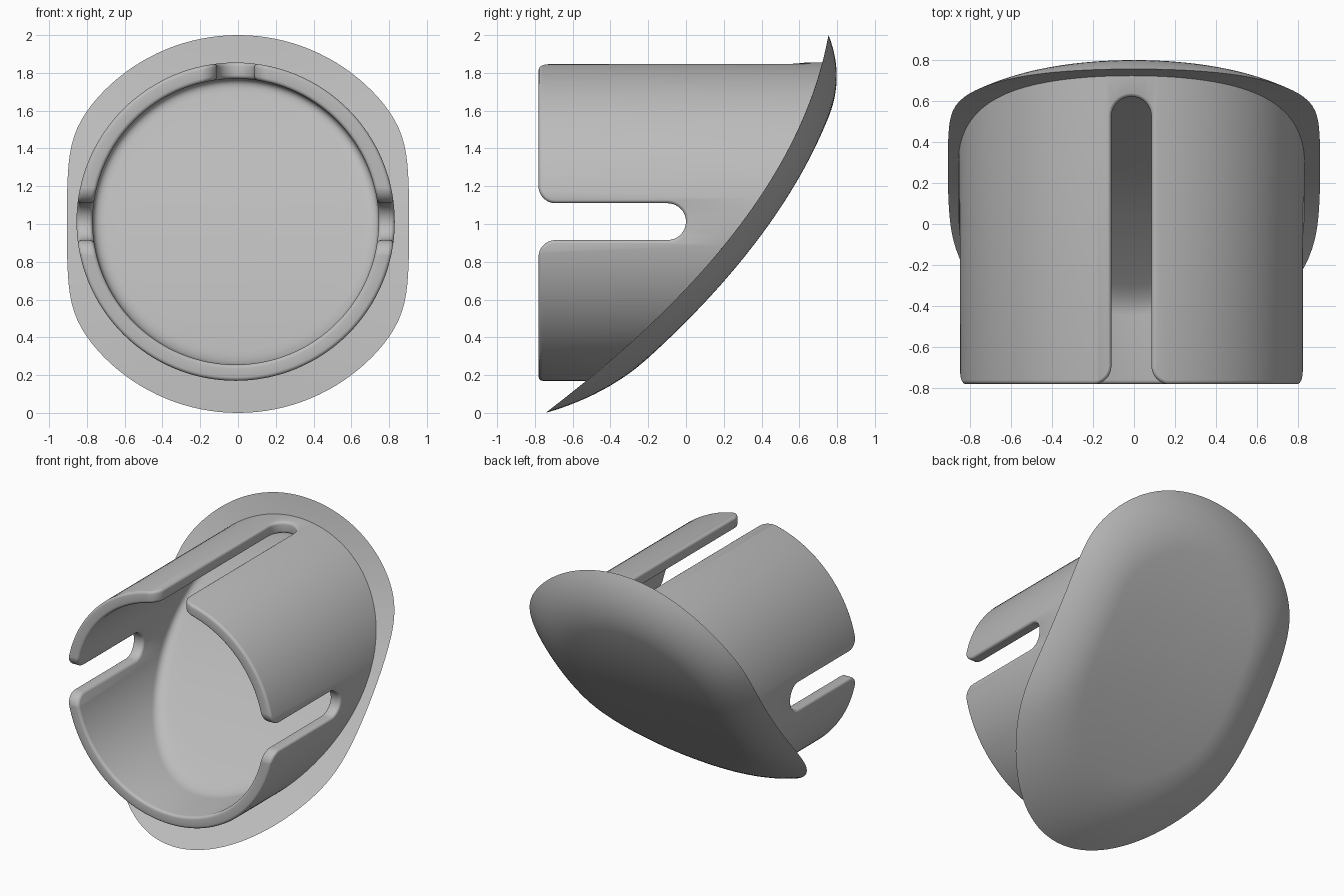
import bpy
import bmesh
from math import sin, cos, pi, sqrt, radians

if "Cube" in bpy.data.objects:
    bpy.data.objects.remove(bpy.data.objects["Cube"])

SEG = 128
CX, CZ = -0.0125, 1.0125           # tube axis
R_OUT, R_IN = 0.8425, 0.757
FRONT, EDGE = -0.78, 0.02          # tube mouth and edge rounding
SLOT_HALF, FLARE = 0.0975, 0.09
ANGLES = [2 * pi * i / SEG for i in range(SEG)]
QUARTER = [radians(d) for d in (0, 22.5, 45, 67.5, 90)]

grey = bpy.data.materials.new("plain grey")
grey.use_nodes = True
grey.diffuse_color = (0.5, 0.5, 0.5, 1)
grey.node_tree.nodes["Principled BSDF"].inputs["Base Color"].default_value = (0.5, 0.5, 0.5, 1)


def sweep_y(z):
    """Depth of the curved, slanted cap face at a given height."""
    return -0.73 + 1.03 * (z - 0.01) - 0.284 * (z - 0.01) * (z - 1)


def loft(name, rings, cap_start=True, cap_end=True):
    bm = bmesh.new()
    loops = [[bm.verts.new(p) for p in ring] for ring in rings]
    for a, b in zip(loops, loops[1:]):
        n = len(a)
        for i in range(n):
            j = (i + 1) % n
            bm.faces.new((a[i], a[j], b[j], b[i]))
    if cap_start:
        bm.faces.new(loops[0])
    if cap_end:
        bm.faces.new(loops[-1])
    bmesh.ops.recalc_face_normals(bm, faces=bm.faces)
    mesh = bpy.data.meshes.new(name)
    bm.to_mesh(mesh)
    bm.free()
    mesh.materials.append(grey)
    obj = bpy.data.objects.new(name, mesh)
    bpy.context.collection.objects.link(obj)
    return obj


def activate(obj):
    bpy.ops.object.select_all(action='DESELECT')
    obj.select_set(True)
    bpy.context.view_layer.objects.active = obj


def ring(r, depth):
    """Circle about the tube axis; depth gives y from the height."""
    pts = []
    for a in ANGLES:
        z = CZ + r * sin(a)
        pts.append((CX + r * cos(a), depth(z), z))
    return pts


# Tube: closed cup with a rounded mouth and a filleted slanted floor
def floor_y(z):
    return sweep_y(z) + 0.05


def back_y(z):
    return sweep_y(z) + 0.065


rings = [ring(r, back_y) for r in (0.02, 0.2, 0.4, 0.6, 0.75)]
rings.append(ring(R_OUT, lambda z: sweep_y(z) + 0.02))
for q in QUARTER:
    y = FRONT + EDGE * (1 - sin(q))
    rings.append(ring(R_OUT - EDGE * (1 - cos(q)), lambda z, y=y: y))
for q in reversed(QUARTER):
    y = FRONT + EDGE * (1 - sin(q))
    rings.append(ring(R_IN + EDGE * (1 - cos(q)), lambda z, y=y: y))
FILLET = 0.07
for k in range(7):
    t = k / 6
    rings.append(ring(R_IN - FILLET * t * t,
                      lambda z, t=t: floor_y(z) - FILLET * (1 - t) ** 2))
rings += [ring(r, floor_y) for r in (0.6, 0.5, 0.4, 0.3, 0.2, 0.1, 0.02)]
tube = loft("slotted_tube", rings)


# Slots: flared mouth, round end, softened edges
def slot_outline(end, grow):
    mouth = FRONT - 0.001
    half = [(SLOT_HALF + FLARE, FRONT - 0.12)]
    for k in range(9):
        a = radians(270 - 90 * k / 8)
        half.append((SLOT_HALF + FLARE + (FLARE - grow) * cos(a),
                     mouth + FLARE + (FLARE - grow) * sin(a)))
    for k in range(9):
        a = pi / 2 * k / 8
        half.append(((SLOT_HALF + grow) * cos(a),
                     end - SLOT_HALF + (SLOT_HALF + grow) * sin(a)))
    return half + [(-u, y) for u, y in reversed(half[:-1])]


def cut_slot(angle, end):
    layers = [(1.0, EDGE), (R_OUT + 0.002, EDGE)]
    layers += [(R_OUT - EDGE * (1 - cos(q)), EDGE * (1 - sin(q))) for q in QUARTER[1:]]
    layers += [(R_IN + EDGE * (1 - cos(q)), EDGE * (1 - sin(q))) for q in QUARTER[:0:-1]]
    layers += [(R_IN - 0.002, EDGE), (0.72, EDGE)]
    c, s = cos(angle), sin(angle)
    sections = []
    for r, grow in layers:
        section = []
        for u, y in slot_outline(end, grow):
            d = sqrt(r * r - u * u)
            section.append((CX + c * d - s * u, y, CZ + s * d + c * u))
        sections.append(section)
    cutter = loft("slot_cutter", sections)
    cutter.hide_render = True
    mod = tube.modifiers.new("slot", 'BOOLEAN')
    mod.operation = 'DIFFERENCE'
    mod.solver = 'EXACT'
    mod.object = cutter
    activate(tube)
    bpy.ops.object.modifier_apply(modifier=mod.name)
    bpy.data.objects.remove(cutter)


for angle, end in ((0, 0.0), (pi, 0.0), (pi / 2, 0.62)):
    cut_slot(angle, end)


# Cap: round outline with flattened sides, pillowed on the back
def outline_point(a, s):
    r = s * (1 + (abs(cos(a)) / 0.91) ** 24) ** (-1 / 24)
    return r * cos(a), 1 + r * sin(a)


def pillow_ring(s):
    t = min((1 - s) / 0.38, 1)
    height = 0.122 * (1 - (1 - t) ** 2)
    pts = []
    for a in ANGLES:
        x, z = outline_point(a, s)
        slope = (sweep_y(z + 0.01) - sweep_y(z - 0.01)) / 0.02
        n = sqrt(1 + slope * slope)
        pts.append((x, sweep_y(z) + height / n, z - height * slope / n))
    return pts


inner = ring(0.80, sweep_y)
outer = pillow_ring(1)
middle = []
for p, q in zip(inner, outer):
    z = (p[2] + q[2]) / 2
    middle.append(((p[0] + q[0]) / 2, sweep_y(z), z))
steps = [1 - 0.38 * k / 14 for k in range(1, 15)] + [0.5, 0.4, 0.3, 0.2, 0.1, 0.02]
cap = loft("slanted_cap", [inner, middle, outer] + [pillow_ring(s) for s in steps],
           cap_start=False)

for obj in (tube, cap):
    activate(obj)
    bpy.ops.object.shade_smooth_by_angle(angle=radians(32))
